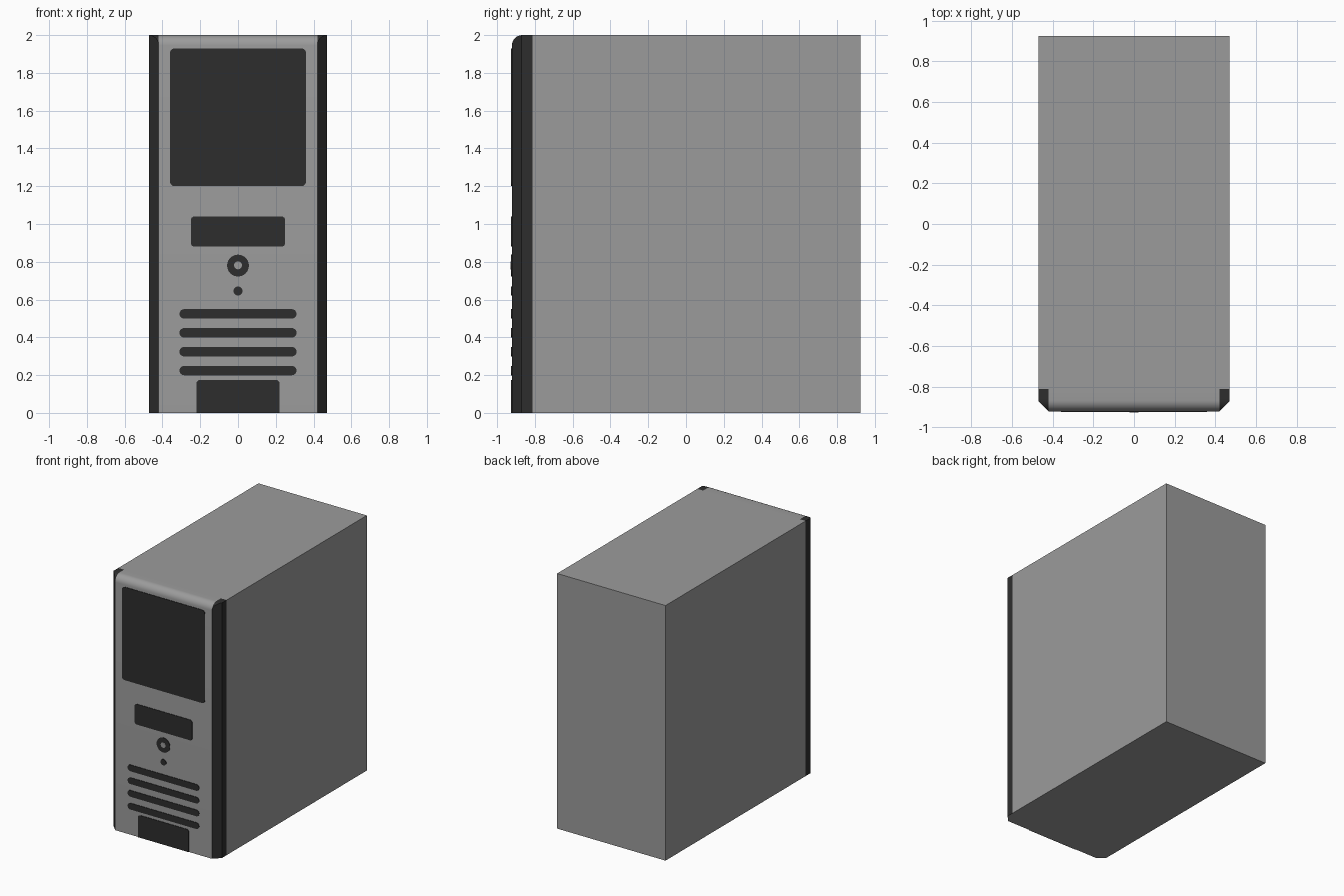
import bpy, bmesh, math
from mathutils import Vector

if "Cube" in bpy.data.objects:
    bpy.data.objects.remove(bpy.data.objects["Cube"])


def material(name, v):
    m = bpy.data.materials.new(name)
    m.diffuse_color = (v, v, v, 1)
    m.use_nodes = True
    m.node_tree.nodes["Principled BSDF"].inputs["Base Color"].default_value = m.diffuse_color
    return m


GREY = material("grey_metal", 0.33)
DARK = material("dark_plastic", 0.027)
FRONT, SEAM, BACK = -0.922, -0.812, 0.925
HALF_W, PANEL_W, TOP = 0.47, 0.42, 2.0


def finish(name, bm, *mats):
    bmesh.ops.recalc_face_normals(bm, faces=bm.faces[:])
    me = bpy.data.meshes.new(name)
    bm.to_mesh(me)
    bm.free()
    ob = bpy.data.objects.new(name, me)
    bpy.context.collection.objects.link(ob)
    for m in mats:
        me.materials.append(m)
    return ob


def prism(points, offset):
    """Extrude a closed 3D outline along an offset vector."""
    bm = bmesh.new()
    face = bm.faces.new([bm.verts.new(p) for p in points])
    r = bmesh.ops.extrude_face_region(bm, geom=[face], use_keep_orig=True)
    bmesh.ops.translate(bm, vec=offset,
                        verts=[g for g in r["geom"] if isinstance(g, bmesh.types.BMVert)])
    return bm


def smooth(ob):
    bpy.ops.object.select_all(action='DESELECT')
    ob.select_set(True)
    bpy.context.view_layer.objects.active = ob
    bpy.ops.object.shade_smooth_by_angle(angle=math.radians(25))


def bezel_profile(x):
    """Side profile of the front bezel with a rounded top front edge."""
    r = 0.055
    pts = [(x, SEAM, 0), (x, FRONT, 0)]
    for i in range(9):
        a = math.pi / 2 * i / 8
        pts.append((x, FRONT + r - r * math.cos(a), TOP - r + r * math.sin(a)))
    return pts + [(x, SEAM, TOP)]


def plate(name, hw, z0, z1, r, mat, bottom_r=None, front=-0.926, seg=6):
    """Thin rounded plate on the front panel."""
    rb = r if bottom_r is None else bottom_r
    pts = []
    for sx, z, rr, a0 in ((1, z1, r, 0), (-1, z1, r, 90), (-1, z0, rb, 180), (1, z0, rb, 270)):
        sz = -1 if z == z1 else 1
        for i in range(seg + 1 if rr else 1):
            a = math.radians(a0 + 90 * i / seg)
            p = Vector((sx * (hw - rr) + rr * math.cos(a), front, z + sz * rr + rr * math.sin(a)))
            if not pts or (p - pts[-1]).length > 1e-5:
                pts.append(p)
    if (pts[0] - pts[-1]).length < 1e-5:
        pts.pop()
    return finish(name, prism(pts, Vector((0, FRONT + 0.001 - front, 0))), mat)


# main case
finish("case_body", prism([(-HALF_W, SEAM, 0), (HALF_W, SEAM, 0), (HALF_W, BACK, 0), (-HALF_W, BACK, 0)],
                          Vector((0, 0, TOP))), GREY)

# front panel
smooth(finish("front_panel", prism(bezel_profile(-PANEL_W), Vector((2 * PANEL_W, 0, 0))), GREY))

# dark chamfered side strips, underside in case grey
for side, s in (("right", 1), ("left", -1)):
    bm = prism(bezel_profile(s * PANEL_W), Vector((s * (HALF_W - PANEL_W), 0, 0)))
    cut = bmesh.ops.bisect_plane(bm, geom=bm.verts[:] + bm.edges[:] + bm.faces[:],
                                 plane_co=(s * PANEL_W, FRONT + 0.001, 0),
                                 plane_no=(s * 0.05, -0.05, 0), clear_outer=True)
    bmesh.ops.holes_fill(bm, edges=[e for e in bm.edges if e.is_boundary], sides=0)
    ob = finish(side + "_strip", bm, DARK, GREY)
    for p in ob.data.polygons:
        p.material_index = 1 if p.normal.z < -0.5 else 0
    smooth(ob)

# front details
plate("drive_bay_cover", 0.36, 1.20, 1.93, 0.025, DARK)
plate("small_bay_cover", 0.25, 0.88, 1.04, 0.02, DARK)
plate("power_button_ring", 0.058, 0.722, 0.838, 0.058, DARK)
plate("power_button", 0.021, 0.76, 0.802, 0.021, GREY, front=-0.928)
plate("indicator_light", 0.024, 0.621, 0.669, 0.024, DARK)
for i in range(4):
    z = 0.524 - 0.1 * i
    plate("vent_slot_%d" % (i + 1), 0.31, z - 0.025, z + 0.025, 0.025, DARK)
plate("port_cover", 0.22, 0.0, 0.175, 0.02, DARK, bottom_r=0)
